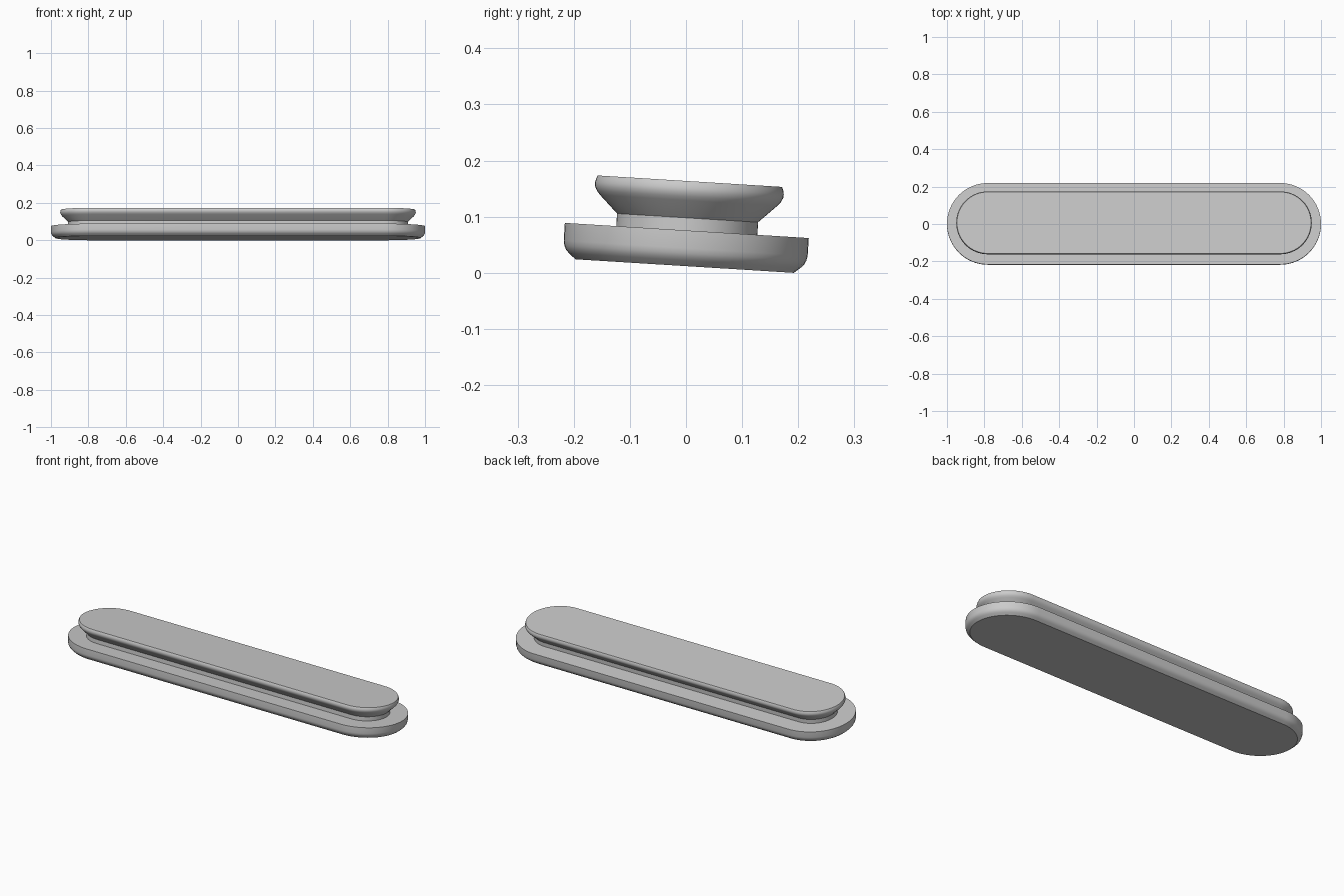
import bpy
import bmesh
from math import sin, cos, pi, radians

if "Cube" in bpy.data.objects:
    bpy.data.objects.remove(bpy.data.objects["Cube"])

HALF_STRAIGHT = 0.782
TILT = radians(-3.55)
ARC_STEPS = 32

grey = bpy.data.materials.new("plain grey")
grey.use_nodes = True
colour = (0.6, 0.6, 0.6, 1)
grey.diffuse_color = colour
grey.node_tree.nodes["Principled BSDF"].inputs["Base Color"].default_value = colour


def stadium_ring(bm, radius, height):
    """Closed loop of vertices: two half circles joined by straight sides."""
    ring = []
    for side in (1, -1):
        for i in range(ARC_STEPS + 1):
            a = -pi / 2 + pi * i / ARC_STEPS
            ring.append(bm.verts.new((side * (HALF_STRAIGHT + radius * cos(a)),
                                      side * radius * sin(a), height)))
    return ring


def loft(name, profile):
    """Skin stadium rings from bottom to top and cap both ends."""
    bm = bmesh.new()
    rings = [stadium_ring(bm, r, h) for r, h in profile]
    for low, high in zip(rings, rings[1:]):
        n = len(low)
        for i in range(n):
            j = (i + 1) % n
            bm.faces.new((low[i], low[j], high[j], high[i]))
    bm.faces.new(rings[0][::-1])
    bm.faces.new(rings[-1])
    mesh = bpy.data.meshes.new(name)
    bm.to_mesh(mesh)
    bm.free()
    mesh.materials.append(grey)
    obj = bpy.data.objects.new(name, mesh)
    bpy.context.collection.objects.link(obj)
    return obj


# Base flange with rounded lower edge, narrow neck, flared head with soft rim
base = [(0.195, 0), (0.207, 0.01), (0.2125, 0.016), (0.216, 0.023),
        (0.2178, 0.032), (0.2178, 0.0635)]
neck = [(0.126, 0.0635), (0.126, 0.086)]
head = [(0.158, 0.117), (0.164, 0.124), (0.168, 0.132), (0.1685, 0.139),
        (0.167, 0.146), (0.1645, 0.1515)]
plug = loft("slot_plug", base + neck + head)

# Lean towards the back, resting on the lower rear edge
plug.rotation_euler.x = TILT
plug.location = (0, -0.0025, 0.195 * sin(-TILT))

bpy.ops.object.select_all(action="DESELECT")
plug.select_set(True)
bpy.context.view_layer.objects.active = plug
bpy.ops.object.shade_smooth_by_angle(angle=radians(35))
